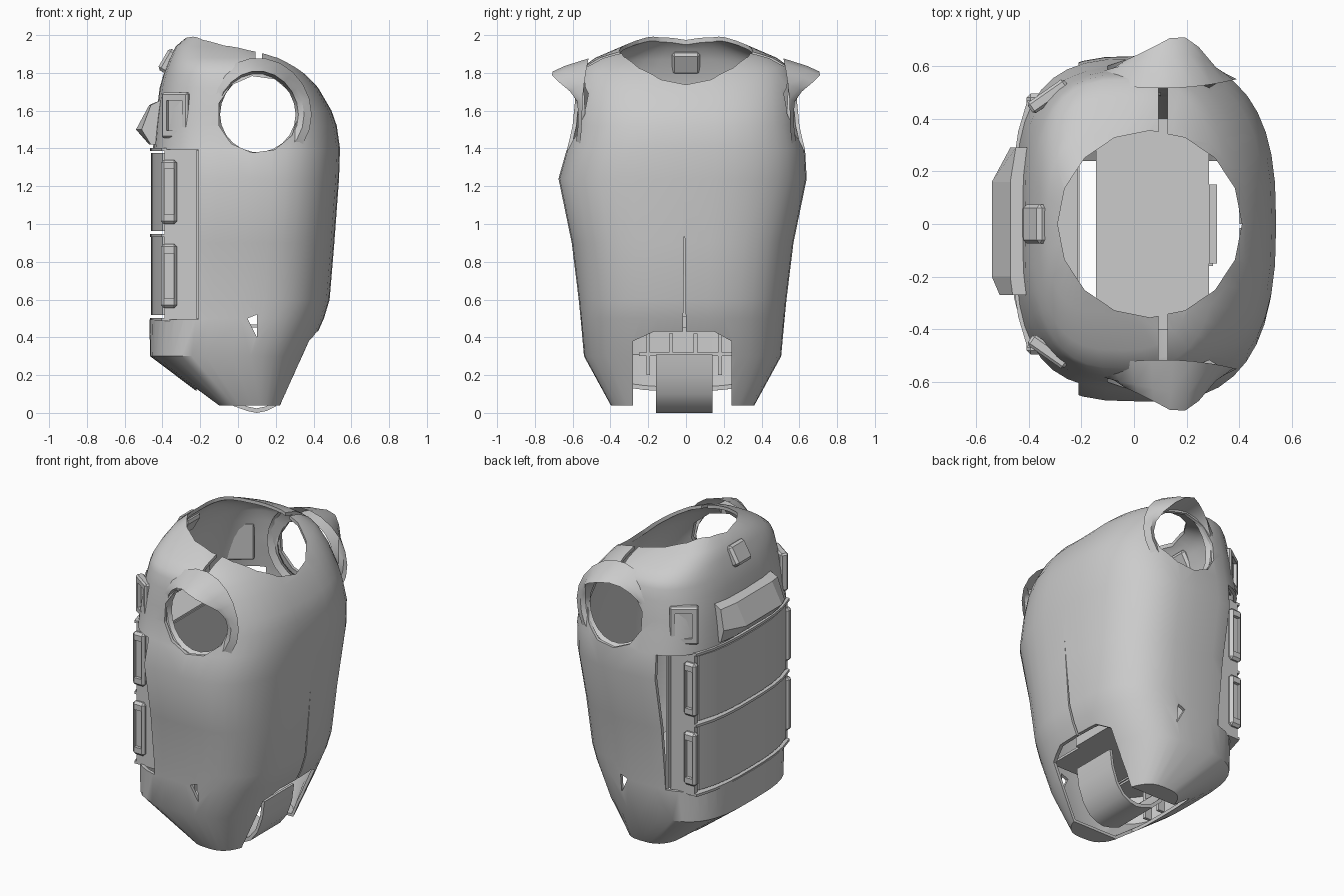
import bpy, bmesh, math
from mathutils import Vector

cube = bpy.data.objects.get("Cube")
if cube:
    bpy.data.objects.remove(cube, do_unlink=True)

grey = bpy.data.materials.new("plain_grey")
grey.use_nodes = True
grey.diffuse_color = (0.6, 0.6, 0.6, 1)
grey.node_tree.nodes["Principled BSDF"].inputs["Base Color"].default_value = (0.6, 0.6, 0.6, 1)


def finish(name, bm, smooth=None):
    bmesh.ops.recalc_face_normals(bm, faces=bm.faces[:])
    mesh = bpy.data.meshes.new(name)
    bm.to_mesh(mesh)
    bm.free()
    mesh.materials.append(grey)
    ob = bpy.data.objects.new(name, mesh)
    bpy.context.collection.objects.link(ob)
    if smooth:
        shade(ob, smooth)
    return ob


def shade(ob, angle):
    bpy.ops.object.select_all(action='DESELECT')
    ob.select_set(True)
    bpy.context.view_layer.objects.active = ob
    bpy.ops.object.shade_smooth_by_angle(angle=math.radians(angle))


def loft(name, rings, caps=True, smooth=None):
    bm = bmesh.new()
    rows = [[bm.verts.new(p) for p in ring] for ring in rings]
    n = len(rows[0])
    for a, b in zip(rows, rows[1:]):
        for i in range(n):
            j = (i + 1) % n
            bm.faces.new((a[i], a[j], b[j], b[i]))
    if caps:
        bm.faces.new(rows[0])
        bm.faces.new(rows[-1])
    return finish(name, bm, smooth)


def box(name, centre, size, turn=0, bevel=0):
    bm = bmesh.new()
    bmesh.ops.create_cube(bm, size=1)
    for v in bm.verts:
        v.co = Vector(a * b for a, b in zip(v.co, size))
    if bevel:
        bmesh.ops.bevel(bm, geom=bm.edges[:], offset=bevel, segments=1, affect='EDGES')
    ob = finish(name, bm)
    ob.location = centre
    ob.rotation_euler.z = turn
    return ob


def cut(target, cutter):
    cutter.hide_render = True
    cutter.hide_set(True)
    mod = target.modifiers.new(cutter.name, 'BOOLEAN')
    mod.operation, mod.solver, mod.object = 'DIFFERENCE', 'EXACT', cutter


def bake(ob):
    bpy.context.view_layer.update()
    dg = bpy.context.evaluated_depsgraph_get()
    mesh = bpy.data.meshes.new_from_object(ob.evaluated_get(dg))
    ob.modifiers.clear()
    ob.data = mesh


# Torso shell: height, back x, front x, half width
levels = [(0.04, -0.12, 0.25, 0.38), (0.3, -0.465, 0.365, 0.522), (0.5, -0.47, 0.455, 0.54),
          (0.6, -0.47, 0.485, 0.55), (0.9, -0.465, 0.51, 0.587), (1.24, -0.46, 0.535, 0.657),
          (1.4, -0.45, 0.54, 0.63), (1.52, -0.44, 0.523, 0.605), (1.6, -0.43, 0.495, 0.597),
          (1.72, -0.415, 0.425, 0.585), (1.79, -0.395, 0.365, 0.57), (1.83, -0.38, 0.32, 0.55),
          (1.88, -0.36, 0.25, 0.48), (1.94, -0.33, 0.12, 0.34), (2.0, -0.26, 0, 0.2)]


def section(z, back, front, half, steps=40):
    mid = back + (front - back) * 0.52
    shift = -0.018 if z < 1.3 else 0
    ring = []
    for i in range(steps):
        t = math.tau * i / steps
        c, s = math.cos(t), math.sin(t)
        power = 0.75 if c > 0 else 0.61 if z < 1.65 else 0.68
        rx = front - mid if c > 0 else mid - back
        ring.append((mid + math.copysign(abs(c) ** power, c) * rx,
                     shift + math.copysign(abs(s) ** power, s) * half, z))
    return ring


shell = loft("torso_shell", [section(*lv) for lv in levels])
solid = shell.modifiers.new("thickness", 'SOLIDIFY')
solid.thickness, solid.offset = 0.02, -1


# Openings: neck, arms, lower front, pack bay and seams
def circle(n, fn):
    return [fn(math.cos(math.tau * i / n), math.sin(math.tau * i / n)) for i in range(n)]


cut(shell, loft("neck_cutter", [circle(16, lambda c, s: (0.06 + 0.35 * c, 0.355 * s, z))
                                for z in (1.5, 2.2)]))
cut(shell, loft("arm_cutter", [circle(11, lambda c, s: (0.105 + 0.215 * c, y, 1.58 + 0.205 * s))
                               for y in (-1, 1)]))
notch = [(-0.28, -0.1), (-0.28, 0.38), (-0.17, 0.43), (0.15, 0.43), (0.24, 0.38), (0.24, -0.1)]
cut(shell, loft("notch_cutter", [[(x, y, z) for y, z in notch] for x in (-0.22, 1)]))
cut(shell, box("bay_cutter", (-0.71, 0, 0.945), (1, 2, 0.9)))
slit = [(-0.016, 0.42), (0.0, 0.42), (-0.008, 1.03)]
cut(shell, loft("slit_cutter", [[(x, y, z) for y, z in slit] for x in (0.3, 0.8)]))
for side in (-1, 1):
    cut(shell, box("shoulder_seam_cutter", (0.11, side * 0.44, 1.9), (0.035, 0.2, 0.3)))
    gap = [(0.05, 0.5), (0.1, 0.52), (0.1, 0.4)]
    cut(shell, loft("side_gap_cutter", [[(x, side * y, z) for x, z in gap] for y in (0.4, 0.8)]))
bake(shell)
shade(shell, 35)

# Flared arm collars, peaking above the arm holes
for side, label in ((1, "left"), (-1, "right")):
    def collar(radius, base, sag, flare):
        def point(c, s):
            peak = max(0, 0.42 * c + 0.9 * s) ** 6 + 0.4 * max(0, 0.9 * s - 0.42 * c) ** 4
            return (0.105 + radius * c,
                    side * (base - sag * max(0, s) ** 2 - 0.035 * c * c + flare * min(1, peak)),
                    1.58 + (radius + 0.015 * max(0, s)) * s)
        return circle(22, point)
    loft(label + "_arm_collar",
         [collar(0.285, 0.585, 0.07, 0), collar(0.245, 0.605, 0.02, 0.06),
          collar(0.215, 0.595, 0, 0.12), collar(0.2, 0.57, 0.02, 0)],
         caps=False, smooth=40)

# Curved guard strip between the legs
path = [(0.3, 0.31), (0.285, 0.2), (0.25, 0.1), (0.2, 0.035), (0.15, 0.01), (0.1, 0),
        (0.05, 0.01), (-0.02, 0.035), (-0.09, 0.1), (-0.14, 0.2)]
mid = Vector((0.08, 0.3))
guard = []
for x, z in path:
    inner = Vector((x, z)).lerp(mid, 0.08)
    guard.append([(x, -0.16, z), (x, 0.14, z),
                  (inner.x, 0.14, inner.y), (inner.x, -0.16, inner.y)])
loft("crotch_guard", guard, smooth=40)

# Inner shelf with bracket and ribs
box("inner_shelf", (0.07, 0, 0.46), (0.43, 0.8, 0.015))
box("front_bracket", (0.3, 0, 0.48), (0.03, 0.3, 0.06))
for y in (-0.2, -0.08, 0.05, 0.18):
    box("inner_rib", (-0.27, y, 0.31), (0.05, 0.02, 0.22))
box("inner_crossbar", (-0.26, 0, 0.31), (0.03, 0.5, 0.02))


# Backpack: bay wall, recessed sides, curved panels, ledges and clips
def pack_slab(name, low, high, half, grow, inner):
    outline = []
    for i in range(9):
        u = i / 4 - 1
        outline.append((-0.46 - grow + 0.06 * abs(u) ** 3, half * u))
    outline += [(inner, half), (inner, -half)]
    return loft(name, [[(x, y, z) for x, y in outline] for z in (low, high)], smooth=30)


box("bay_wall", (-0.215, -0.01, 0.945), (0.015, 1.02, 0.89))
for side in (-1, 1):
    box("bay_side", (-0.3, side * 0.455, 0.945), (0.18, 0.03, 0.89))
for z in (0.725, 1.17):
    pack_slab("back_panel", z - 0.207, z + 0.207, 0.44, 0, -0.38)
    for side in (-1, 1):
        clip = box("side_clip", (-0.365, side * 0.47, z), (0.085, 0.05, 0.34), bevel=0.015)
        cut(clip, box("clip_cutter", (-0.365, side * 0.5, z), (0.05, 0.05, 0.24)))
        bake(clip)
for z in (0.495, 0.94, 1.395):
    pack_slab("pack_ledge", z - 0.008, z + 0.008, 0.47, 0.005, -0.215)

# Upper back bump, corner handles and neck latch
bump = [(-0.4, 1.42), (-0.47, 1.42), (-0.54, 1.5), (-0.47, 1.63), (-0.4, 1.66)]
loft("back_bump", [[(x - min(0, (x + 0.44)) * pinch, y, z) for x, z in bump]
                   for y, pinch in ((-0.27, 0.3), (-0.2, 0), (0.16, 0), (0.29, 0.7))])
for side in (-1, 1):
    handle = box("corner_handle", (-0.325, side * 0.485, 1.575), (0.17, 0.05, 0.24),
                 turn=side * math.radians(35), bevel=0.01)
    cut(handle, box("handle_cutter", (-0.34, side * 0.51, 1.575), (0.1, 0.05, 0.16),
                    turn=side * math.radians(35)))
    bake(handle)
latch = box("neck_latch", (-0.365, 0, 1.86), (0.07, 0.15, 0.13), bevel=0.015)
latch.rotation_euler.y = math.radians(30)
